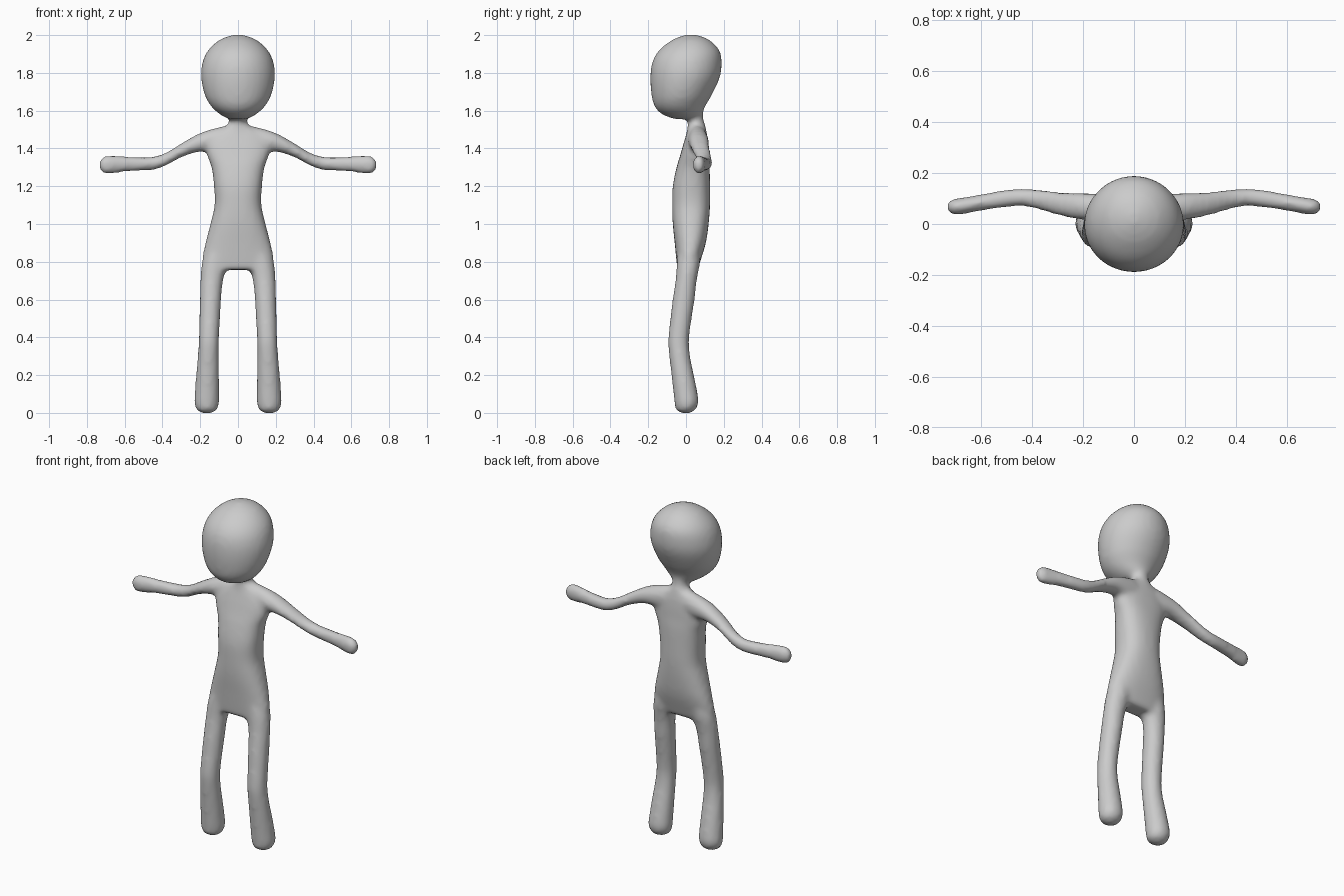
import bpy, bmesh, math
from mathutils import Vector

if "Cube" in bpy.data.objects:
    bpy.data.objects.remove(bpy.data.objects["Cube"])

SIDES, STEPS = 32, 4


def smooth_rows(rows):
    """Insert Hermite-interpolated sections between the given ones."""
    def slope(i, k):
        a, b = rows[max(i - 1, 0)], rows[min(i + 1, len(rows) - 1)]
        return (b[k] - a[k]) / (b[0] - a[0])
    out = []
    for i in range(len(rows) - 1):
        p, q = rows[i], rows[i + 1]
        d = q[0] - p[0]
        for j in range(STEPS):
            s = j / STEPS
            row = [p[0] + d * s]
            for k in range(1, 5):
                row.append((2*s**3 - 3*s*s + 1) * p[k] + (s**3 - 2*s*s + s) * d * slope(i, k)
                           + (3*s*s - 2*s**3) * q[k] + (s**3 - s*s) * d * slope(i + 1, k))
            out.append(row)
    return out + [list(rows[-1])]


def loft(bm, rows, axis="z", side=1, power=2.0):
    """Skin sections (t, u0, u1, v0, v1); u,v = x,y along z, or y,z along x."""
    rings = []
    for t, u0, u1, v0, v1 in smooth_rows(rows):
        ring = []
        for i in range(SIDES):
            a = 2 * math.pi * i / SIDES
            c, s = math.cos(a), math.sin(a)
            u = (u0 + u1) / 2 + (u1 - u0) / 2 * math.copysign(abs(c) ** (2 / power), c)
            v = (v0 + v1) / 2 + (v1 - v0) / 2 * math.copysign(abs(s) ** (2 / power), s)
            p = Vector((u, v, t)) if axis == "z" else Vector((t, u, v))
            p.x *= side
            ring.append(bm.verts.new(p))
        rings.append(ring)
    faces = [bm.faces.new(rings[0][::-1]), bm.faces.new(rings[-1])]
    for a, b in zip(rings, rings[1:]):
        for i in range(SIDES):
            j = (i + 1) % SIDES
            faces.append(bm.faces.new((a[i], a[j], b[j], b[i])))
    bmesh.ops.recalc_face_normals(bm, faces=faces)


def sym(rows):
    """Expand (z, half_width, y0, y1) to full sections."""
    return [(z, -w, w, y0, y1) for z, w, y0, y1 in rows]


bm = bmesh.new()

# head, tilted egg with the chin forward
loft(bm, sym([
    (1.555, .05, -.06, .07), (1.58, .095, -.125, .085), (1.62, .14, -.165, .10),
    (1.68, .175, -.182, .135), (1.78, .196, -.189, .18), (1.86, .187, -.177, .189),
    (1.92, .158, -.142, .176), (1.97, .105, -.08, .13), (1.993, .055, -.03, .085),
    (2.002, .02, .0, .05)]))

# neck
loft(bm, sym([(1.44, .08, .0, .11), (1.50, .07, .005, .106), (1.53, .052, .01, .10),
              (1.55, .046, .008, .093), (1.62, .055, .0, .09)]))

# torso
loft(bm, sym([
    (.757, .17, -.045, .06), (.80, .19, -.05, .075), (.90, .172, -.06, .105),
    (1.0, .146, -.07, .12), (1.1, .124, -.073, .127), (1.2, .127, -.07, .127),
    (1.3, .14, -.05, .125), (1.36, .162, -.032, .12), (1.42, .17, -.015, .117),
    (1.47, .14, .0, .112), (1.51, .08, .012, .105)]), power=2.4)

for side in (-1, 1):
    # leg
    loft(bm, [
        (-.002, .145, .185, -.02, .02), (.012, .115, .215, -.05, .045),
        (.05, .100, .231, -.06, .066), (.10, .099, .229, -.066, .062),
        (.20, .100, .222, -.077, .042), (.30, .102, .213, -.089, .022),
        (.38, .101, .208, -.095, .016), (.50, .095, .205, -.083, .03),
        (.60, .089, .202, -.071, .046), (.70, .079, .199, -.056, .057),
        (.80, .05, .19, -.048, .075), (.90, .03, .15, -.04, .08)], side=side)
    # arm
    loft(bm, [
        (.04, .01, .11, 1.38, 1.522), (.10, .01, .116, 1.375, 1.513),
        (.20, .015, .122, 1.383, 1.482), (.30, .035, .127, 1.353, 1.427),
        (.38, .058, .137, 1.310, 1.378), (.44, .07, .14, 1.288, 1.358),
        (.50, .066, .135, 1.283, 1.354), (.60, .052, .117, 1.276, 1.358),
        (.69, .036, .101, 1.265, 1.362), (.718, .04, .096, 1.272, 1.355),
        (.735, .055, .08, 1.295, 1.33)], axis="x", side=side)

mesh = bpy.data.meshes.new("body")
bm.to_mesh(mesh)
bm.free()
body = bpy.data.objects.new("body", mesh)
bpy.context.collection.objects.link(body)

# fuse the parts into one skin and soften the joins
fuse = body.modifiers.new("fuse", "REMESH")
fuse.mode = "VOXEL"
fuse.voxel_size = 0.014
fuse.use_smooth_shade = True
soften = body.modifiers.new("soften", "SMOOTH")
soften.factor = 0.5
soften.iterations = 6

clay = bpy.data.materials.new("grey clay")
clay.diffuse_color = (0.6, 0.6, 0.6, 1)
clay.use_nodes = True
clay.node_tree.nodes["Principled BSDF"].inputs["Base Color"].default_value = clay.diffuse_color
mesh.materials.append(clay)
mesh.polygons.foreach_set("use_smooth", [True] * len(mesh.polygons))
